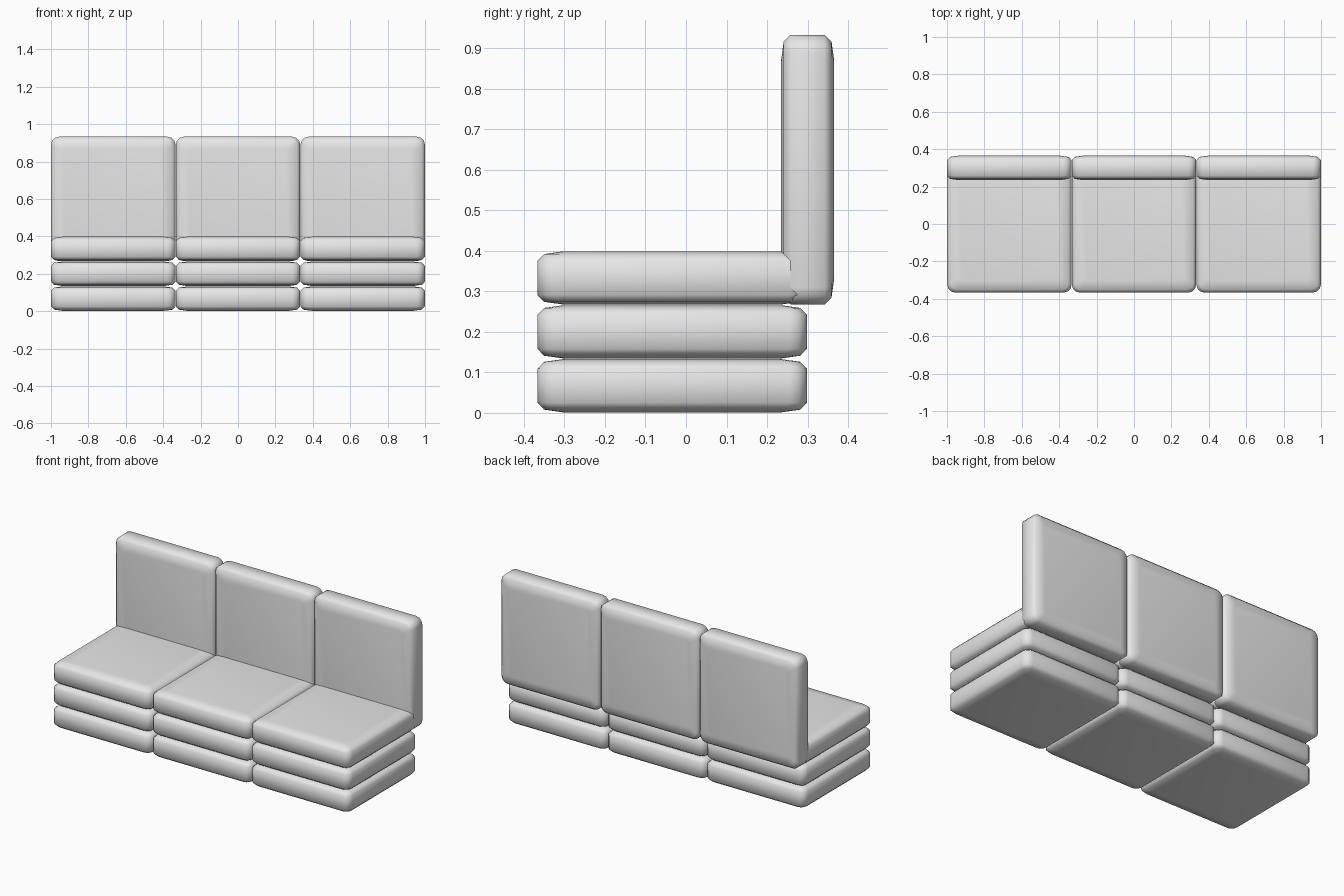
import bpy, bmesh
from math import pi, sin, cos, radians
from mathutils import Matrix, Vector

cube = bpy.data.objects.get("Cube")
if cube:
    bpy.data.objects.remove(cube, do_unlink=True)

fabric = bpy.data.materials.new("light grey fabric")
fabric.use_nodes = True
GREY = (0.8, 0.8, 0.8, 1)
fabric.diffuse_color = GREY
fabric.node_tree.nodes["Principled BSDF"].inputs["Base Color"].default_value = GREY

PITCH = 2 / 3        # cushion spacing across the sofa
LAYER = 0.133        # height of one stacked cushion
# edge profile: (half width, half thickness, corner radius)
EDGE = [(0.27, 0.0655, 0.02), (0.316, 0.059, 0.035), (0.3325, 0.042, 0.042)]
RINGS = [(w, -t, r) for w, t, r in EDGE] + [(w, t, r) for w, t, r in reversed(EDGE)]


def rounded_square(bm, half, z, radius, steps=3):
    """One ring of vertices around a square with rounded corners."""
    ring = []
    for quarter in range(4):
        middle = pi / 4 + quarter * pi / 2
        centre = Vector((cos(middle), sin(middle), 0)) * (half - radius) * 2 ** 0.5
        for i in range(steps + 1):
            a = (quarter + i / steps) * pi / 2
            ring.append(bm.verts.new(centre + Vector((cos(a) * radius, sin(a) * radius, z))))
    return ring


def cushion(name, location, upright=False):
    """Square pillow with softly rounded rims, lofted from rings."""
    bm = bmesh.new()
    rings = [rounded_square(bm, *ring) for ring in RINGS]
    for low, high in zip(rings, rings[1:]):
        for i in range(len(low)):
            j = (i + 1) % len(low)
            bm.faces.new((low[i], low[j], high[j], high[i]))
    bm.faces.new(list(reversed(rings[0])))
    bm.faces.new(rings[-1])
    if upright:
        bm.transform(Matrix.Rotation(pi / 2, 4, "X"))
    bmesh.ops.recalc_face_normals(bm, faces=bm.faces)
    mesh = bpy.data.meshes.new(name)
    bm.to_mesh(mesh)
    bm.free()
    mesh.materials.append(fabric)
    obj = bpy.data.objects.new(name, mesh)
    obj.location = location
    bpy.context.collection.objects.link(obj)
    bpy.ops.object.select_all(action="DESELECT")
    obj.select_set(True)
    bpy.context.view_layer.objects.active = obj
    bpy.ops.object.shade_smooth_by_angle(angle=radians(60))


# three columns: two base cushions, a seat and an upright backrest
for column, side in zip((-1, 0, 1), ("right", "middle", "left")):
    x = column * PITCH
    for level, part in enumerate(("lower_base", "upper_base", "seat")):
        cushion(f"{side}_{part}", (x, -0.034, 0.067 + level * LAYER))
    cushion(f"{side}_backrest", (x, 0.3, 0.6), upright=True)
